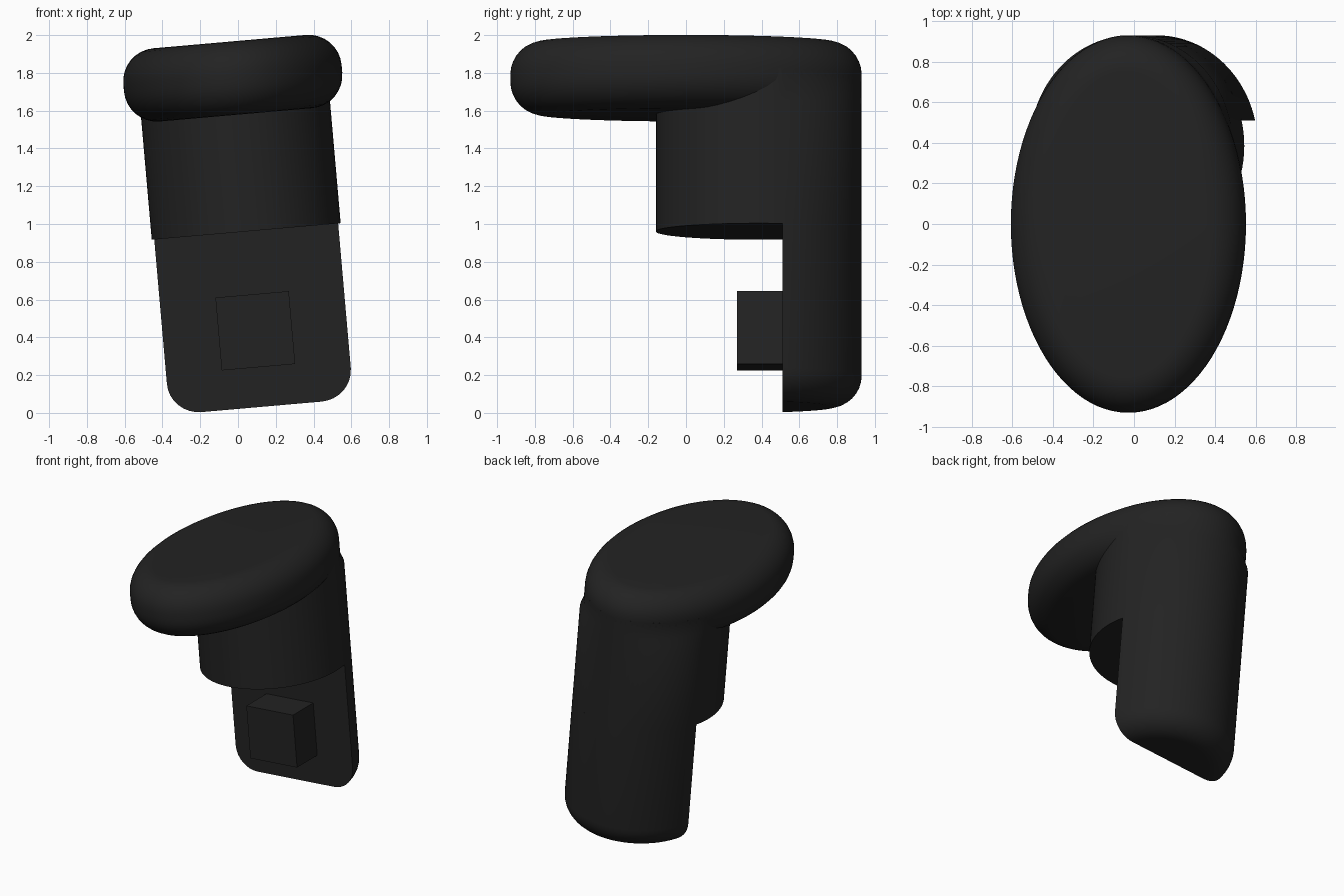
import bpy, bmesh, math
from mathutils import Matrix

if "Cube" in bpy.data.objects:
    bpy.data.objects.remove(bpy.data.objects["Cube"])

TILT = Matrix.Rotation(math.radians(-5), 4, 'Y')   # whole object leans left
CX = 0.127                                         # centre line before leaning
POST_Y, POST_RX, POST_RY = 0.385, 0.502, 0.545     # oval post
CAP_RX, CAP_RY = 0.58, 0.93                        # oval cap
CUT_Y = 0.51                                       # flat front face of lower post

black = bpy.data.materials.new("matte black")
black.diffuse_color = (0.0165, 0.0165, 0.0165, 1)
black.use_nodes = True
black.node_tree.nodes["Principled BSDF"].inputs["Base Color"].default_value = black.diffuse_color


def finish(name, bm):
    bmesh.ops.recalc_face_normals(bm, faces=bm.faces)
    bm.transform(TILT)
    mesh = bpy.data.meshes.new(name)
    bm.to_mesh(mesh)
    bm.free()
    mesh.materials.append(black)
    ob = bpy.data.objects.new(name, mesh)
    bpy.context.collection.objects.link(ob)
    bpy.ops.object.select_all(action='DESELECT')
    ob.select_set(True)
    bpy.context.view_layer.objects.active = ob
    bpy.ops.object.shade_smooth_by_angle(angle=math.radians(35))


def loft(name, rings):
    """Skin a stack of closed rings and cap both ends."""
    bm = bmesh.new()
    loops = [[bm.verts.new(p) for p in ring] for ring in rings]
    n = len(loops[0])
    for a, b in zip(loops, loops[1:]):
        for i in range(n):
            j = (i + 1) % n
            bm.faces.new((a[i], a[j], b[j], b[i]))
    bm.faces.new(loops[0])
    bm.faces.new(loops[-1])
    finish(name, bm)


def oval(cy, rx, ry, z, n=96):
    return [(CX + rx * math.cos(2 * math.pi * i / n),
             cy + ry * math.sin(2 * math.pi * i / n), z) for i in range(n)]


def fillet(r, steps=8):
    """(inset, height) pairs from the flat end to the straight side."""
    return [(r * (1 - math.sin(t)), r * (1 - math.cos(t)))
            for t in (math.pi / 2 * k / steps for k in range(steps + 1))]


# Cap: pill-edged oval slab
low, high = 1.573, 1.962
bottom = [oval(0, CAP_RX - d, CAP_RY - d, low + h) for d, h in fillet(0.175)]
top = [oval(0, CAP_RX - d, CAP_RY - d, high - h) for d, h in reversed(fillet(0.175))]
loft("oval_cap", bottom + top)


# Upper post: full oval, trimmed to the cap outline where they meet
def trimmed(z):
    ring = []
    for x, y, _ in oval(POST_Y, POST_RX, POST_RY, z):
        lim = CAP_RX * math.sqrt(max(0, 1 - (y / CAP_RY) ** 2))
        ring.append((CX + max(-lim, min(lim, x - CX)), y, z))
    return ring


loft("upper_post", [oval(POST_Y, POST_RX, POST_RY, 0.953),
                    oval(POST_Y, POST_RX, POST_RY, 1.61),
                    trimmed(1.66), trimmed(1.78)])


# Lower post: rear part of the oval with a flat front and rounded bottom
def half_oval(d, z, n=48):
    rx, ry = POST_RX - d, POST_RY - d
    a0 = math.asin((CUT_Y - POST_Y) / ry)
    return [(CX + rx * math.cos(a), POST_Y + ry * math.sin(a), z)
            for a in (a0 + (math.pi - 2 * a0) * i / n for i in range(n + 1))]


loft("lower_post", [half_oval(d, 0.021 + h) for d, h in fillet(0.165)]
     + [half_oval(0, 0.953)])

# Square peg on the flat front face
bm = bmesh.new()
bmesh.ops.create_cube(bm, size=1, matrix=Matrix.Translation((0.129, 0.40, 0.425))
                      @ Matrix.Diagonal((0.39, 0.26, 0.387, 1)))
finish("square_peg", bm)
